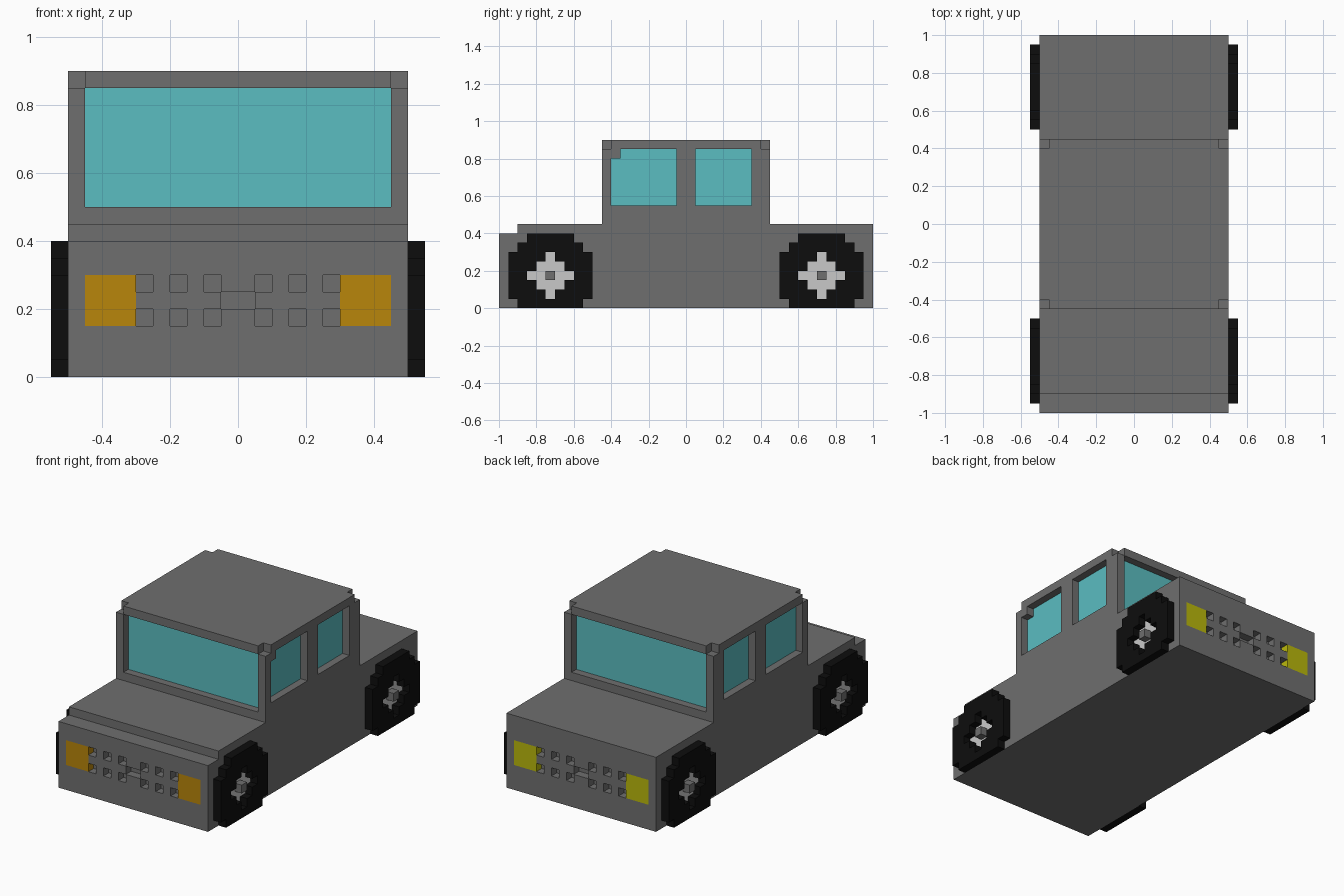
import bpy, bmesh

if "Cube" in bpy.data.objects:
    bpy.data.objects.remove(bpy.data.objects["Cube"])


def material(name, rgb):
    m = bpy.data.materials.new(name)
    lin = [(c / 255 / 12.92) if c < 11 else ((c / 255 + 0.055) / 1.055) ** 2.4 for c in rgb]
    m.diffuse_color = (*lin, 1)
    m.use_nodes = True
    m.node_tree.nodes["Principled BSDF"].inputs["Base Color"].default_value = m.diffuse_color
    return m


GREY = material("grey paint", (111, 111, 111))
BLACK = material("black rubber", (13, 13, 13))
GLASS = material("cyan glass", (91, 189, 193))
RIM = material("light rim", (201, 201, 201))
ORANGE = material("orange lamp", (184, 134, 11))
YELLOW = material("yellow lamp", (186, 184, 12))


def blocks(name, mat, add, cut=(), refill=()):
    """Blocky solid: boxes added, then cut away, then refilled.
    Boxes are (x0, x1, y0, y1, z0, z1); only exposed faces are made."""
    steps = [(b, True) for b in add] + [(b, False) for b in cut] + [(b, True) for b in refill]
    axes = [sorted({round(v, 4) for b, _ in steps for v in b[2 * a:2 * a + 2]}) for a in range(3)]
    full = set()
    for b, keep in steps:
        r = [range(axes[a].index(round(b[2 * a], 4)), axes[a].index(round(b[2 * a + 1], 4)))
             for a in range(3)]
        cells = {(i, j, k) for i in r[0] for j in r[1] for k in r[2]}
        full = full | cells if keep else full - cells
    bm = bmesh.new()
    verts = {}

    def vert(key):
        if key not in verts:
            verts[key] = bm.verts.new([axes[a][key[a]] for a in range(3)])
        return verts[key]

    for c in full:
        for a in range(3):
            u, w = (a + 1) % 3, (a + 2) % 3
            for side in (0, 1):
                n = list(c)
                n[a] += 1 if side else -1
                if tuple(n) in full:
                    continue
                ring = []
                for du, dw in ((0, 0), (1, 0), (1, 1), (0, 1)):
                    k = list(c)
                    k[a] += side
                    k[u] += du
                    k[w] += dw
                    ring.append(vert(tuple(k)))
                bm.faces.new(ring if side else ring[::-1])
    mesh = bpy.data.meshes.new(name)
    bm.to_mesh(mesh)
    bm.free()
    mesh.materials.append(mat)
    ob = bpy.data.objects.new(name, mesh)
    bpy.context.collection.objects.link(ob)
    return ob


def flip(b, axis):
    """Mirror a box across x (0) or y (1)."""
    b = list(b)
    i = 2 * axis
    b[i], b[i + 1] = -b[i + 1], -b[i]
    return tuple(b)


def both(boxes, axis):
    return boxes + [flip(b, axis) for b in boxes]


# lower body: lamp pockets and grille holes at both ends, step at the nose
lamps = both([(0.3, 0.45, -1, -0.95, 0.15, 0.3)], 0)
holes = both([(x, x + 0.05, -1, -0.95, z, z + 0.05)
              for x in (0.05, 0.15, 0.25) for z in (0.15, 0.25)], 0)
holes.append((-0.05, 0.05, -1, -0.95, 0.2, 0.25))
nose_step = (-0.5, 0.5, -1, -0.9, 0.4, 0.45)
blocks("lower_body", GREY, [(-0.5, 0.5, -1, 1, 0, 0.45)],
       both(lamps + holes, 1) + [nose_step])
blocks("front_lamps", ORANGE, lamps)
blocks("rear_lamps", YELLOW, [flip(b, 1) for b in lamps])

# cabin with recessed windows and clipped roof corners
screens = both([(-0.45, 0.45, -0.45, -0.4, 0.5, 0.85)], 1)
sides = both([(0.45, 0.5, -0.4, -0.05, 0.55, 0.85), (0.45, 0.5, 0.05, 0.35, 0.55, 0.85)], 0)
corners = both(both([(0.45, 0.5, -0.45, -0.4, 0.85, 0.9)], 0), 1)
blocks("cabin", GREY, [(-0.5, 0.5, -0.45, 0.45, 0.45, 0.9)], screens + sides + corners,
       [(0.45, 0.5, -0.4, -0.35, 0.8, 0.85)])

# glass: thin panes lying on the bottom of each recess
T = 0.004
blocks("windscreens", GLASS, both([(-0.45, 0.45, -0.4 - T, -0.4, 0.5, 0.85)], 1))
blocks("side_windows", GLASS,
       both([(0.45, 0.45 + T) + b[2:] for b in sides[:2]], 0))

# wheels: stepped tyre ring, recessed cross-shaped rim, raised hub
for side, sx in (("right", 1), ("left", -1)):
    for end, y in (("front", -0.725), ("rear", 0.725)):
        def slab(hy, z0, z1, x1=0.55):
            b = (0.5, x1, y - hy, y + hy, z0, z1)
            return b if sx > 0 else flip(b, 0)

        def cross(x1):
            return [slab(0.125, 0.15, 0.2, x1), slab(0.075, 0.1, 0.25, x1),
                    slab(0.025, 0.05, 0.3, x1)]

        tag = f"{end}_{side}"
        blocks("tyre_" + tag, BLACK,
               [slab(0.225, 0.05, 0.3), slab(0.175, 0, 0.35), slab(0.125, 0.35, 0.4)],
               cross(0.55))
        blocks("rim_" + tag, RIM, cross(0.504))
        blocks("hub_" + tag, GREY, [slab(0.025, 0.15, 0.2)])
